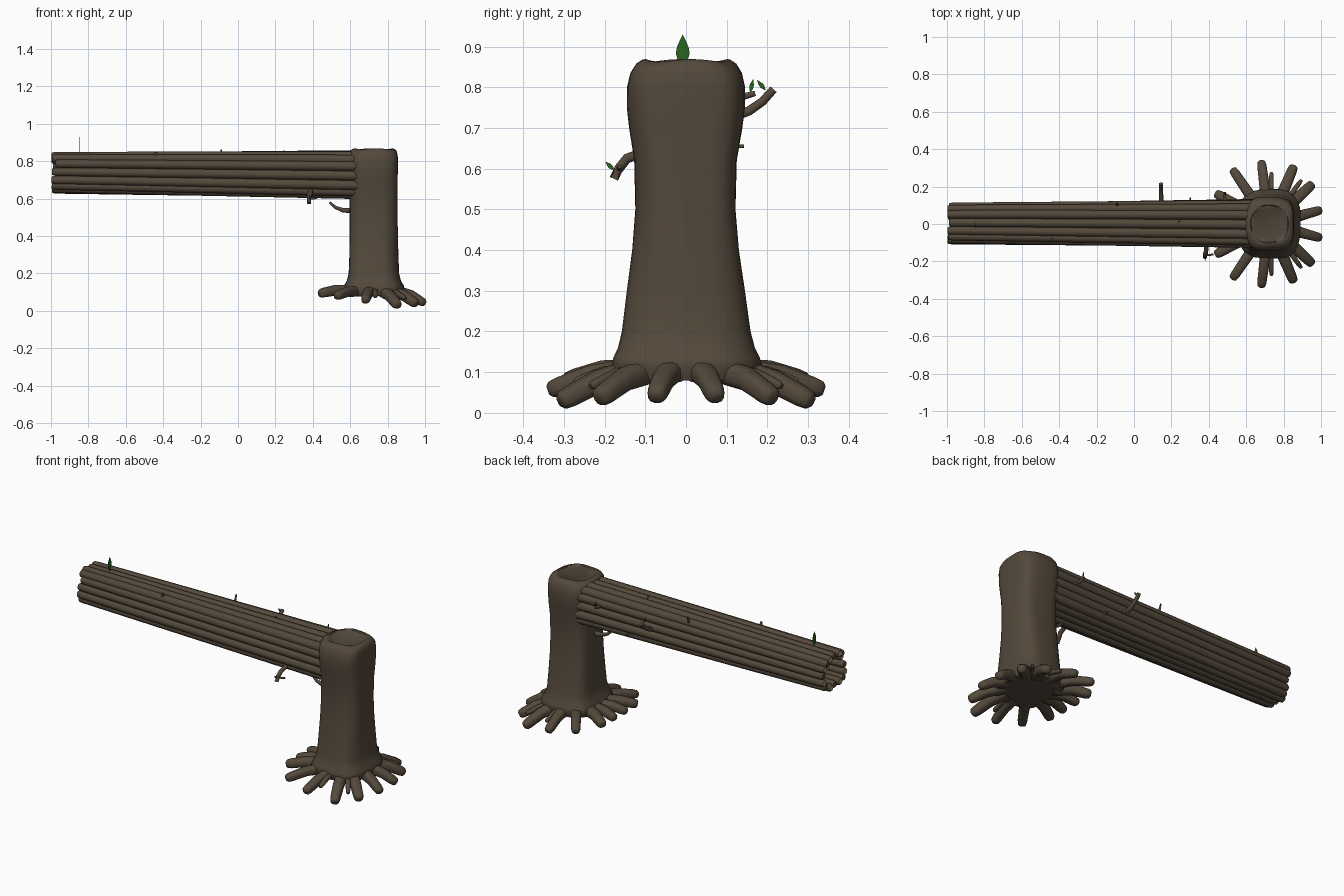
import bpy, bmesh, math, random
from mathutils import Vector

if "Cube" in bpy.data.objects:
    bpy.data.objects.remove(bpy.data.objects["Cube"])
random.seed(4)

def mat(name, c):
    m = bpy.data.materials.new(name)
    m.diffuse_color = (*c, 1)
    m.use_nodes = True
    m.node_tree.nodes["Principled BSDF"].inputs["Base Color"].default_value = m.diffuse_color
    return m

BARK = mat("bark brown", (0.088, 0.066, 0.044))
TAN = mat("cut wood tan", (0.48, 0.37, 0.19))
LEAF = mat("leaf green", (0.022, 0.13, 0.012))

def finish(bm, name, mats, angle=50):
    bmesh.ops.recalc_face_normals(bm, faces=bm.faces)
    me = bpy.data.meshes.new(name)
    bm.to_mesh(me)
    bm.free()
    ob = bpy.data.objects.new(name, me)
    bpy.context.collection.objects.link(ob)
    for m in mats:
        me.materials.append(m)
    bpy.context.view_layer.objects.active = ob
    ob.select_set(True)
    bpy.ops.object.shade_smooth_by_angle(angle=math.radians(angle))
    ob.select_set(False)
    return ob

def loft(bm, rings, cap_mats=(0, 0)):
    vs = [[bm.verts.new(p) for p in r] for r in rings]
    n = len(vs[0])
    for a, b in zip(vs, vs[1:]):
        for i in range(n):
            bm.faces.new((a[i], a[(i + 1) % n], b[(i + 1) % n], b[i]))
    for r, m in ((vs[0], cap_mats[0]), (vs[-1], cap_mats[1])):
        bm.faces.new(r).material_index = m

def tube(bm, pts, radii, sides=10, power=1.0, flat=1.0, cap_mats=(0, 0)):
    """Tube along points; power < 1 squares the section, flat squashes its height."""
    pts = [Vector(p) for p in pts]
    rings = []
    for i, p in enumerate(pts):
        d = (pts[min(i + 1, len(pts) - 1)] - pts[max(i - 1, 0)]).normalized()
        ref = Vector((0, 0, 1)) if abs(d.z) < 0.9 else Vector((1, 0, 0))
        u = d.cross(ref).normalized()
        v = u.cross(d)
        ring = []
        for k in range(sides):
            a = 2 * math.pi * (k + 0.5) / sides
            c, s = math.cos(a), math.sin(a)
            c = math.copysign(abs(c) ** power, c)
            s = math.copysign(abs(s) ** power, s)
            ring.append(p + radii[i] * (u * c + v * s * flat))
        rings.append(ring)
    loft(bm, rings, cap_mats)

# Stump: rounded-square rings (z, half x, half y), with a recessed round top
CX = 0.725
prof = [(0.08, 0.15, 0.17), (0.115, 0.165, 0.185), (0.135, 0.16, 0.18), (0.16, 0.145, 0.168),
        (0.20, 0.135, 0.158), (0.30, 0.131, 0.145), (0.40, 0.129, 0.131), (0.50, 0.128, 0.123),
        (0.62, 0.128, 0.126), (0.70, 0.13, 0.139), (0.75, 0.131, 0.145), (0.80, 0.132, 0.145),
        (0.835, 0.13, 0.137), (0.855, 0.123, 0.123), (0.865, 0.108, 0.108),
        (0.866, 0.102, 0.102), (0.860, 0.098, 0.098)]
bm = bmesh.new()
rings = []
for j, (z, hx, hy) in enumerate(prof):
    e = 0.62 if j < 13 else (0.62, 0.75, 0.95, 1.0)[j - 13]
    ring = []
    for k in range(40):
        a = 2 * math.pi * k / 40
        c, s = math.cos(a), math.sin(a)
        x = math.copysign(abs(c) ** e, c)
        y = math.copysign(abs(s) ** e, s)
        wob = 1 + 0.012 * math.sin(5 * a + z * 6)
        dz = 0.003 * math.sin(4 * a + 1) if j > 12 else 0
        ring.append((CX + hx * x * wob, hy * y * wob, z + dz))
    rings.append(ring)
loft(bm, rings)
finish(bm, "stump", [BARK])

# Roots: splayed rounded-square tubes, mirrored front to back
bm = bmesh.new()
roots = [(1.0, 0.075, 0.038, 0.024), (0.955, 0.215, 0.035, 0.026), (0.855, 0.31, 0.027, 0.026),
         (0.68, 0.338, 0.055, 0.024), (0.525, 0.295, 0.078, 0.024), (0.435, 0.165, 0.092, 0.026),
         (0.43, 0.055, 0.09, 0.024), (0.735, 0.275, 0.075, 0.012), (0.895, 0.235, 0.065, 0.012)]
for ex, ey, ez, r in roots:
    for s in (1, -1):
        end = Vector((ex, ey * s, ez))
        d = Vector((ex - CX, ey * s, 0)).normalized()
        start = Vector((CX, 0, 0.105)) + d * 0.13
        mid = start.lerp(end, 0.5) + Vector((0, 0, 0.012))
        ax = (end - mid).normalized()
        tube(bm, [start, mid, end - ax * 0.03, end - ax * 0.008, end],
             [r * 1.3, r * 1.15, r * 1.05, r * 0.9, r * 0.55], 12, 0.75, 0.95)
finish(bm, "roots", [BARK], 60)

# Hollow log: a rounded-square ring of slightly twisted rods
side = [-1, -0.5, 0, 0.5]
spots = [(t, 1) for t in side] + [(1, -t) for t in side] + \
        [(-t, -1) for t in side] + [(-1, t) for t in side]
bm = bmesh.new()
for n, (u, v) in enumerate(spots):
    if abs(u) == 1 and abs(v) == 1:
        u, v = u * 0.84, v * 0.84
    x0 = -1.0 + random.uniform(0, 0.025)
    pts, rad = [], []
    for t in (0, 0.004, 0.012, 0.25, 0.5, 0.75, 1):
        h = 0.087 + 0.015 * t
        a = math.radians(7) * (t - 0.5)
        y = h * (u * math.cos(a) - v * math.sin(a))
        z = h * (u * math.sin(a) + v * math.cos(a))
        pts.append((x0 + t * (0.64 - x0), y + 0.003, 0.738 - 0.01 * t + z))
        rad.append((0.0225 + 0.004 * t) * (0.72 if t == 0 else 0.9 if t == 0.004 else 1))
    tube(bm, pts, rad, 12, cap_mats=(1 if n % 2 else 0, 0))
finish(bm, "log_rods", [BARK, TAN], 40)

# Twigs and stubs: (points, start radius, end radius)
twigs = [([(0.39, -0.09, 0.645), (0.385, -0.145, 0.625), (0.38, -0.165, 0.60), (0.38, -0.177, 0.575)], 0.013, 0.012),
         ([(0.38, -0.165, 0.60), (0.405, -0.165, 0.60), (0.425, -0.163, 0.605)], 0.007, 0.005),
         ([(0.61, 0.0, 0.535), (0.56, 0.0, 0.538), (0.52, 0.0, 0.553), (0.49, 0.0, 0.58)], 0.016, 0.006),
         ([(0.145, 0.11, 0.725), (0.145, 0.155, 0.742), (0.145, 0.188, 0.765), (0.145, 0.215, 0.795)], 0.013, 0.011),
         ([(0.485, 0.11, 0.772), (0.485, 0.145, 0.778), (0.485, 0.17, 0.785)], 0.010, 0.007),
         ([(-0.44, -0.08, 0.82), (-0.44, -0.085, 0.85)], 0.009, 0.007),
         ([(-0.09, 0.10, 0.825), (-0.09, 0.113, 0.862)], 0.007, 0.004),
         ([(0.24, 0.01, 0.83), (0.245, 0.012, 0.856)], 0.008, 0.005),
         ([(0.30, 0.11, 0.655), (0.30, 0.143, 0.655)], 0.006, 0.004)]
bm = bmesh.new()
for pts, r0, r1 in twigs:
    k = len(pts) - 1
    tube(bm, pts, [r0 + (r1 - r0) * i / k for i in range(k + 1)], 8)
finish(bm, "twigs", [BARK])

# Leaves: thin pointed blades (base, tip, width)
leaves = [((-0.845, -0.008, 0.85), (-0.845, -0.008, 0.93), 0.034),
          ((0.38, -0.177, 0.597), (0.38, -0.198, 0.617), 0.011),
          ((0.145, 0.195, 0.793), (0.145, 0.174, 0.818), 0.011),
          ((0.485, 0.158, 0.788), (0.485, 0.165, 0.82), 0.011)]
bm = bmesh.new()
for b, t, w in leaves:
    b, t = Vector(b), Vector(t)
    d = t - b
    nrm = Vector((0.0012, 0, 0))
    acr = d.normalized().cross(Vector((1, 0, 0))) * w / 2
    outline = [(0.0, 0.12), (0.2, 0.7), (0.4, 1), (0.6, 0.85), (0.8, 0.45), (1, 0)]
    edge = [b + d * p + acr * q for p, q in outline]
    edge += [b + d * p - acr * q for p, q in reversed(outline[:-1])]
    loft(bm, [[p - nrm for p in edge], [p + nrm for p in edge]])
finish(bm, "leaves", [LEAF], 30)
